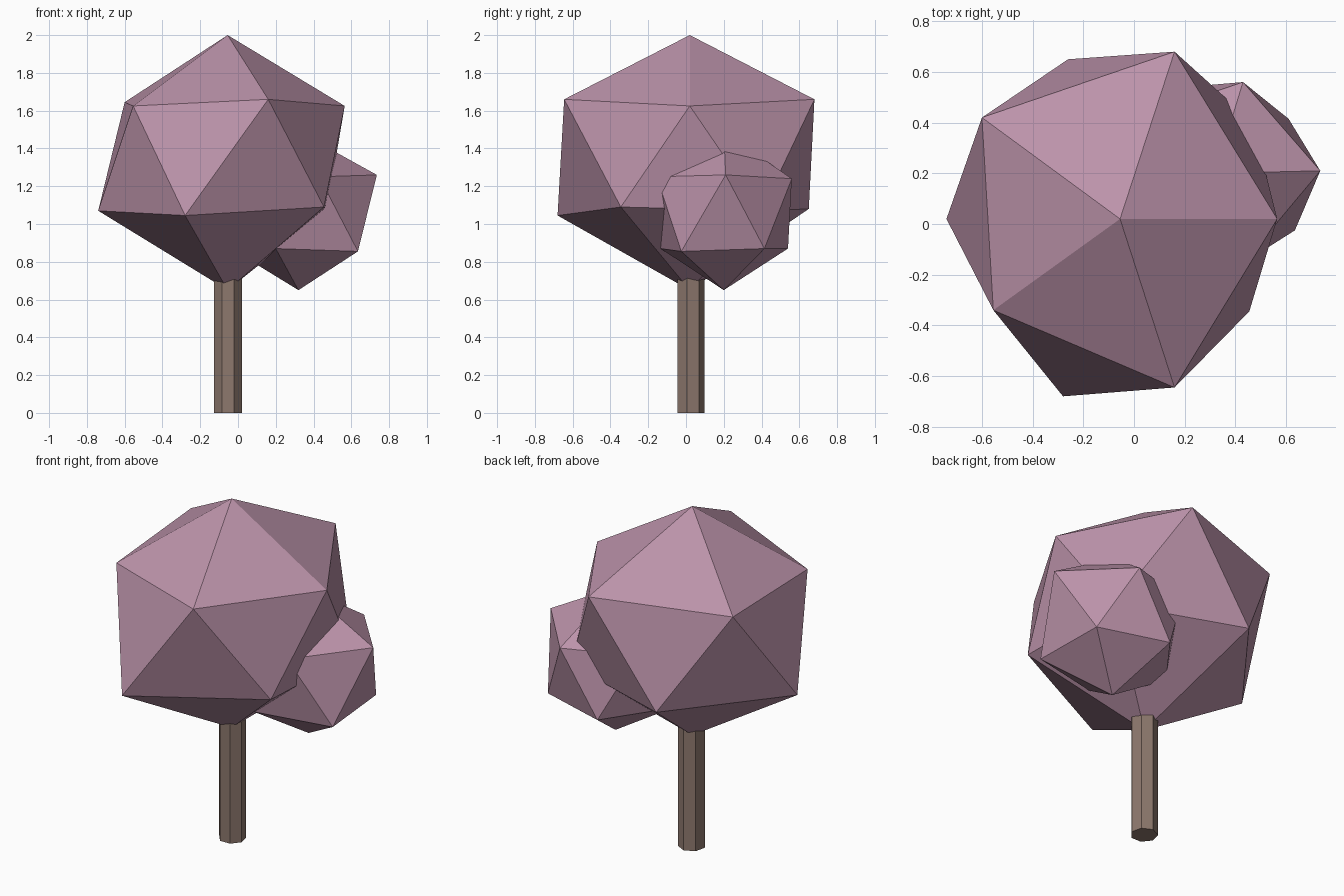
import bpy
import bmesh

cube = bpy.data.objects.get("Cube")
if cube:
    bpy.data.objects.remove(cube, do_unlink=True)


def make_material(name, colour):
    mat = bpy.data.materials.new(name)
    mat.use_nodes = True
    mat.diffuse_color = (*colour, 1)
    mat.node_tree.nodes["Principled BSDF"].inputs["Base Color"].default_value = (*colour, 1)
    return mat


def add_object(name, bm, mat):
    bmesh.ops.recalc_face_normals(bm, faces=bm.faces)
    mesh = bpy.data.meshes.new(name)
    bm.to_mesh(mesh)
    bm.free()
    mesh.materials.append(mat)
    obj = bpy.data.objects.new(name, mesh)
    bpy.context.collection.objects.link(obj)
    return obj


def add_crown(name, top, upper, lower, bottom, mat):
    """Uneven icosahedron: two five-point rings between two tips."""
    bm = bmesh.new()
    tip, base = bm.verts.new(top), bm.verts.new(bottom)
    up = [bm.verts.new(p) for p in upper]
    low = [bm.verts.new(p) for p in lower]
    for i in range(5):
        j = (i + 1) % 5
        for tri in ((tip, up[i], up[j]), (up[i], low[i], low[j]),
                    (up[i], low[j], up[j]), (base, low[j], low[i])):
            bm.faces.new(tri)
    return add_object(name, bm, mat)


foliage = make_material("dusty pink foliage", (0.50, 0.29, 0.40))
bark = make_material("brown bark", (0.27, 0.19, 0.155))

# Seven-sided trunk, its top buried in the foliage
bm = bmesh.new()
bmesh.ops.create_cone(bm, cap_ends=True, segments=7, radius1=0.075, radius2=0.075, depth=0.8)
bmesh.ops.translate(bm, verts=bm.verts, vec=(-0.053, 0.022, 0.4))
add_object("trunk", bm, bark)

# Main crown; rings run from the front right, clockwise seen from above
add_crown("large_crown", (-0.055, 0.02, 2.0),
          [(0.16, -0.645, 1.66), (-0.555, -0.34, 1.625), (-0.6, 0.42, 1.645),
           (0.16, 0.68, 1.66), (0.565, 0.02, 1.625)],
          [(0.455, -0.345, 1.09), (-0.28, -0.68, 1.045), (-0.74, 0.02, 1.07),
           (-0.26, 0.65, 1.08), (0.47, 0.4, 1.07)],
          (-0.055, 0.02, 0.65), foliage)

# Smaller crown low on the left side
add_crown("small_crown", (0.32, 0.2, 1.49),
          [(0.43, -0.155, 1.25), (0.02, -0.02, 1.25), (0.02, 0.42, 1.25),
           (0.43, 0.56, 1.24), (0.735, 0.21, 1.26)],
          [(0.635, -0.025, 0.855), (0.2, -0.135, 0.87), (-0.055, 0.2, 0.88),
           (0.2, 0.54, 0.87), (0.61, 0.415, 0.87)],
          (0.32, 0.2, 0.65), foliage)
